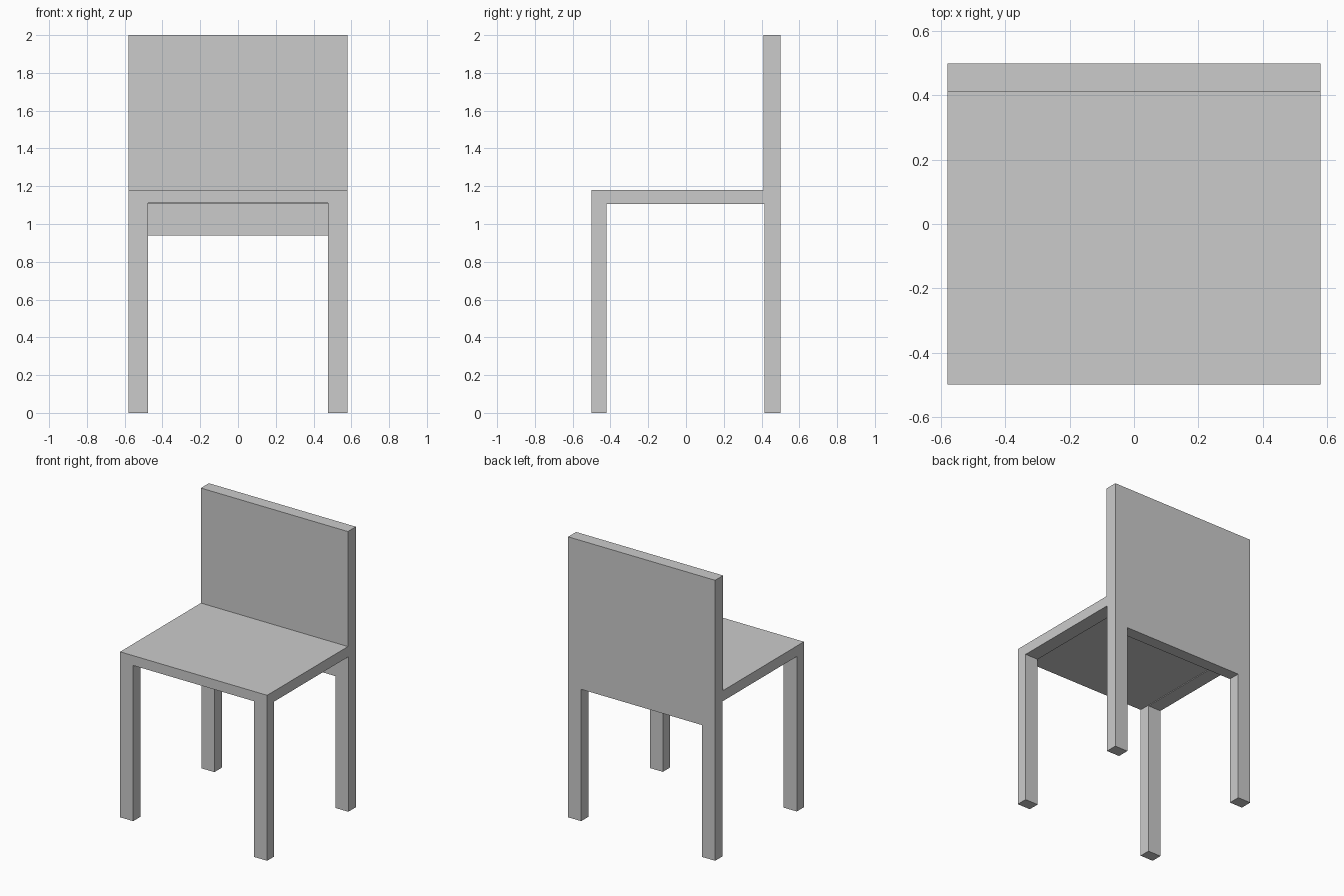
import bpy, bmesh

if "Cube" in bpy.data.objects:
    bpy.data.objects.remove(bpy.data.objects["Cube"])


def extrude_profile(name, points, half_width):
    """Extrude a closed (y, z) side profile across x."""
    bm = bmesh.new()
    face = bm.faces.new([bm.verts.new((-half_width, y, z)) for y, z in points])
    new = bmesh.ops.extrude_face_region(bm, geom=[face])["geom"]
    verts = [v for v in new if isinstance(v, bmesh.types.BMVert)]
    bmesh.ops.translate(bm, verts=verts, vec=(2 * half_width, 0, 0))
    bmesh.ops.recalc_face_normals(bm, faces=bm.faces)
    mesh = bpy.data.meshes.new(name)
    bm.to_mesh(mesh)
    bm.free()
    obj = bpy.data.objects.new(name, mesh)
    bpy.context.collection.objects.link(obj)
    return obj


def cut_opening(target, name, half_width, y0, y1, top):
    """Cut a box-shaped opening up to the given height, then drop the cutter."""
    box = [(y0, -0.2), (y1, -0.2), (y1, top), (y0, top)]
    cutter = extrude_profile(name, box, half_width)
    cutter.hide_render = True
    mod = target.modifiers.new(name, "BOOLEAN")
    mod.operation = "DIFFERENCE"
    mod.solver = "EXACT"
    mod.object = cutter
    bpy.context.view_layer.objects.active = target
    bpy.ops.object.modifier_apply(modifier=mod.name)
    bpy.data.objects.remove(cutter)


# One-piece chair body: side silhouette of seat, backrest and legs
profile = [(-0.5, 0), (-0.42, 0), (-0.42, 1.105), (0.415, 1.105), (0.415, 0),
           (0.5, 0), (0.5, 2), (0.41, 2), (0.41, 1.18), (-0.5, 1.18)]
chair = extrude_profile("chair_seat_back_and_legs", profile, 0.58)

# Openings that leave four legs: tall in front, lower behind under the backrest
cut_opening(chair, "front_opening", 0.477, -0.7, 0.40, 1.11)
cut_opening(chair, "back_opening", 0.477, 0.2, 0.7, 0.94)
